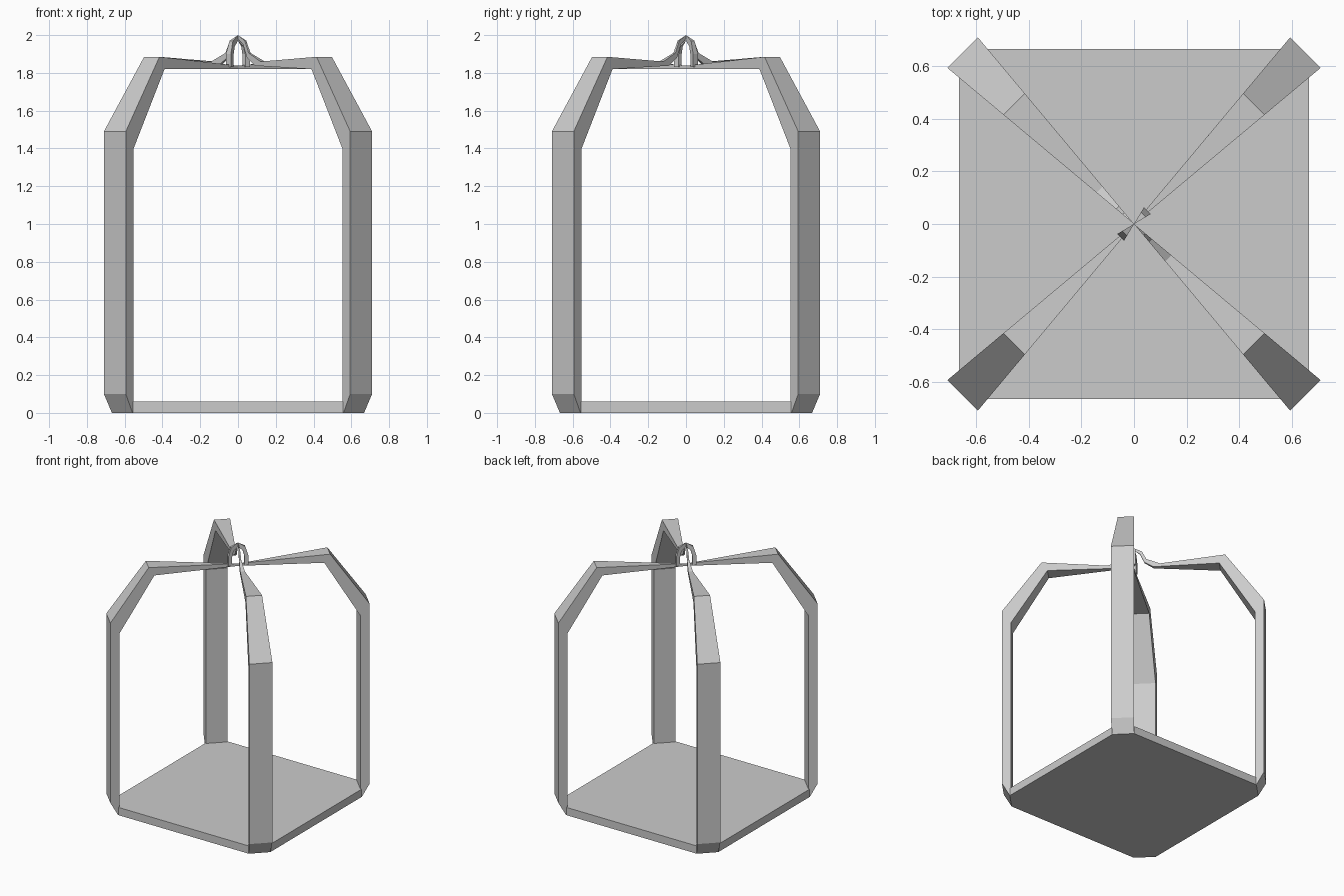
import bpy, bmesh
from math import radians
from mathutils import Matrix

if "Cube" in bpy.data.objects:
    bpy.data.objects.remove(bpy.data.objects["Cube"])


def make_object(name, bm):
    bmesh.ops.remove_doubles(bm, verts=bm.verts, dist=1e-5)
    bmesh.ops.recalc_face_normals(bm, faces=bm.faces)
    mesh = bpy.data.meshes.new(name)
    bm.to_mesh(mesh)
    bm.free()
    obj = bpy.data.objects.new(name, mesh)
    bpy.context.collection.objects.link(obj)
    return obj


def wedge(name, profile, a, b, angle):
    """Radial profile (scale, z) whose width narrows toward the centre."""
    bm = bmesh.new()
    left = [bm.verts.new((a * t, b * t, z)) for t, z in profile]
    right = [bm.verts.new((b * t, a * t, z)) for t, z in profile]
    bm.faces.new(left)
    bm.faces.new(right[::-1])
    n = len(profile)
    for i in range(n):
        j = (i + 1) % n
        bm.faces.new((left[i], right[i], right[j], left[j]))
    bmesh.ops.transform(bm, matrix=Matrix.Rotation(radians(angle), 4, 'Z'), verts=bm.verts)
    return make_object(name, bm)


# Base plate with clipped corners
bm = bmesh.new()
p, q = 0.667, 0.555
outline = [(p, -q), (p, q), (q, p), (-q, p), (-p, q), (-p, -q), (-q, -p), (q, -p)]
face = bm.faces.new([bm.verts.new((x, y, 0)) for x, y in outline])
ext = bmesh.ops.extrude_face_region(bm, geom=[face])
for v in ext['geom']:
    if isinstance(v, bmesh.types.BMVert):
        v.co.z = 0.06
if face.is_valid is False or not any(all(v.co.z == 0 for v in f.verts) for f in bm.faces):
    bm.faces.new([v for v in bm.verts if v.co.z == 0])
make_object("base_plate", bm)

# Four corner posts bending in to the roof centre
post = [(0.94, 0), (1, 0.1), (1, 1.49), (0.7, 1.885)]
inner = [(0.655, 1.82), (0.93, 1.4), (0.93, 0)]
flat_end = [(0, 1.838), (0, 1.82)]
raised_end = [(0.2, 1.86), (0.095, 1.905), (0.06, 1.97), (0, 2.0),
              (0, 1.98), (0.045, 1.95), (0.08, 1.88), (0.15, 1.838)]
for i in range(4):
    end = raised_end if i % 2 else flat_end
    wedge(f"post_{i + 1}", post + end + inner, 0.71, 0.594, 90 * i)

# Hanging loop on top, two mirrored halves
loop = [(1, 1.83), (1, 1.90), (0.7, 1.97), (0, 2.0),
        (0, 1.97), (0.45, 1.94), (0.6, 1.90), (0.6, 1.83)]
for i in range(2):
    wedge(f"hanging_loop_{i + 1}", loop, 0.064, 0.038, 180 * i)
